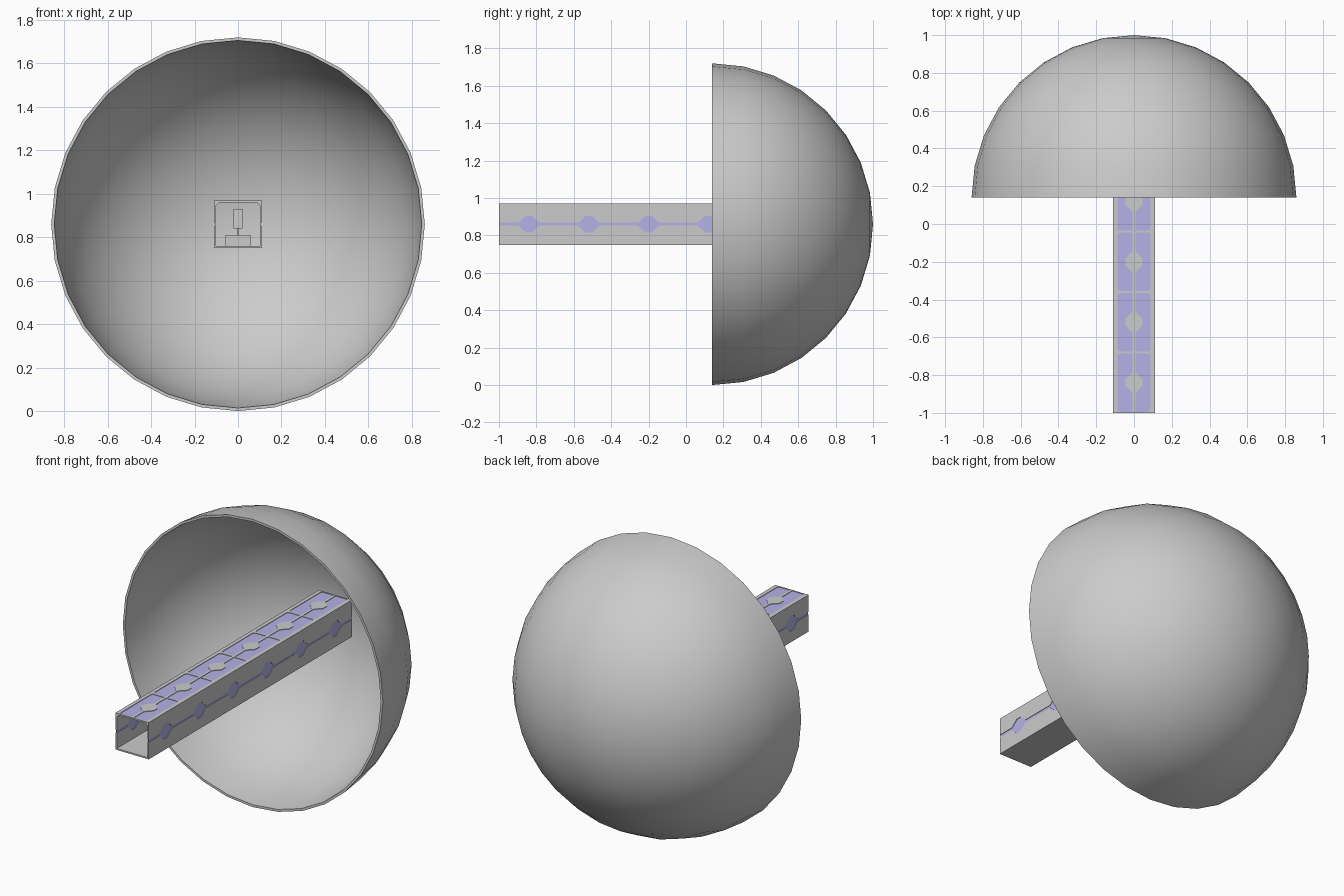
import bpy, bmesh, math
from mathutils import Vector, Matrix

if "Cube" in bpy.data.objects:
    bpy.data.objects.remove(bpy.data.objects["Cube"])

def mat(name, col):
    m = bpy.data.materials.new(name)
    m.diffuse_color = (*col, 1)
    m.use_nodes = True
    m.node_tree.nodes["Principled BSDF"].inputs["Base Color"].default_value = m.diffuse_color
    return m

GREY = mat("light_grey", (0.6, 0.6, 0.6))
GLASS = mat("lilac_glass", (0.5, 0.48, 0.87))

CZ, R, DY = 0.86, 0.86, 0.14           # dome centre height, radius, rim y
H, WALL = 0.11, 0.009                  # corridor half size, wall thickness
Y0, Y1, STEP, N = -1.0, 0.92, 0.32, 6  # corridor ends and bay spacing
MIDS = [Y0 + STEP * (i + 0.5) for i in range(N)]

def finish(bm, name, material):
    bmesh.ops.recalc_face_normals(bm, faces=bm.faces)
    me = bpy.data.meshes.new(name)
    bm.to_mesh(me)
    bm.free()
    me.materials.append(material)
    ob = bpy.data.objects.new(name, me)
    bpy.context.collection.objects.link(ob)
    return ob

def prism(name, pts, place, depth, material):
    """Extrude a flat outline; place(a, b, d) maps it into space."""
    bm = bmesh.new()
    f = bm.faces.new([bm.verts.new(place(a, b, 0)) for a, b in pts])
    ext = bmesh.ops.extrude_face_region(bm, geom=[f])
    move = Vector(place(0, 0, depth)) - Vector(place(0, 0, 0))
    bmesh.ops.translate(bm, verts=[v for v in ext["geom"] if isinstance(v, bmesh.types.BMVert)], vec=move)
    bmesh.ops.triangulate(bm, faces=[f for f in bm.faces if len(f.verts) > 4])
    return finish(bm, name, material)

def box(name, x0, x1, y0, y1, z0, z1, material):
    return prism(name, [(x0, y0), (x1, y0), (x1, y1), (x0, y1)],
                 lambda a, b, d: (a, b, z0 + d), z1 - z0, material)

def diamond_edge(line, peak):
    """Edge running along y that steps out to a diamond in every bay."""
    pts = [(Y0, line)]
    for m in MIDS:
        pts += [(m - 0.056, line), (m - 0.018, peak), (m + 0.018, peak), (m + 0.056, line)]
    return pts + [(Y1, line)]

# dome shell: closed half-ring profile spun around y
bm = bmesh.new()
arc = [math.pi / 2 * i / 8 for i in range(9)]
prof = [(r * math.cos(a), r * math.sin(a)) for r, seq in ((R, arc), (R - 0.014, arc[::-1])) for a in seq]
vs = [bm.verts.new((0, DY + y, CZ + x)) for x, y in prof]
es = [bm.edges.new((vs[i], vs[(i + 1) % len(vs)])) for i in range(len(vs)) if i != 8]
bmesh.ops.spin(bm, geom=vs + es, cent=(0, DY, CZ), axis=(0, 1, 0), angle=2 * math.pi, steps=32)
bmesh.ops.remove_doubles(bm, verts=bm.verts, dist=1e-4)
dome = finish(bm, "dome_shell", GREY)
bpy.context.view_layer.objects.active = dome
dome.select_set(True)
bpy.ops.object.shade_smooth_by_angle(angle=math.radians(40))

# corridor floor
box("corridor_floor", -H, H, Y0, Y1, CZ - H, CZ - H + WALL, GREY)

for s, side in ((1, "right"), (-1, "left")):
    # side walls: lower and upper halves leave a slot with diamond openings
    for k, half in ((1, "upper"), (-1, "lower")):
        pts = [(Y0, k * H)] + diamond_edge(k * 0.008, k * 0.044) + [(Y1, k * H)]
        prism(f"{side}_wall_{half}", pts,
              lambda a, b, d: (s * (H - d), a, CZ + b), WALL, GREY)
    # glass strip set inside the wall
    xa, xb = sorted((s * (H - 0.003), s * (H - 0.006)))
    box(f"{side}_wall_glass", xa, xb, Y0 + 0.001, Y1 - 0.001, CZ - 0.05, CZ + 0.05, GLASS)

    # roof rail with cross bars and eased corners
    c, t, e = 0.012, 0.006, 0.087
    rail = [(H, Y0), (H, Y1)]
    for i in range(N, -1, -1):
        y = Y0 + STEP * i
        up, dn = min(y + t, Y1), max(y - t, Y0)
        if i < N:
            rail += [(e, up + c), (e - 0.003, up + 0.004), (e - c, up), (0.004, up)]
        else:
            rail += [(0.004, Y1)]
        if i > 0:
            rail += [(0.004, dn), (e - c, dn), (e - 0.003, dn - 0.004), (e, dn - c)]
        else:
            rail += [(0.004, Y0)]
    prism(f"{side}_roof_rail", rail, lambda a, b, d: (s * a, b, CZ + H - d), WALL, GREY)
    # sloped inner corner under the roof
    prism(f"{side}_corner_fillet", [(H - WALL, H - WALL), (H - WALL, H - 0.024), (H - 0.024, H - WALL)],
          lambda a, b, d: (s * a, Y0 + 0.002 + d, CZ + b), Y1 - Y0 - 0.004, GREY)

# roof centre strip with diamonds
edge = diamond_edge(0.007, 0.044)
prism("roof_centre_strip", [(x, y) for y, x in edge] + [(-x, y) for y, x in reversed(edge)],
      lambda a, b, d: (a, b, CZ + H - d), WALL, GREY)
# roof glass
box("roof_glass", -0.095, 0.095, Y0 + 0.002, Y1 - 0.002, CZ + H - 0.006, CZ + H - 0.003, GLASS)

# small console inside the far end
box("console_desk", -0.058, 0.058, 0.78, 0.86, CZ - H + WALL, 0.81, GREY)
box("console_post", -0.005, 0.005, 0.84, 0.85, 0.81, 0.845, GREY)
box("console_screen", -0.02, 0.02, 0.83, 0.84, 0.84, 0.93, GREY)
